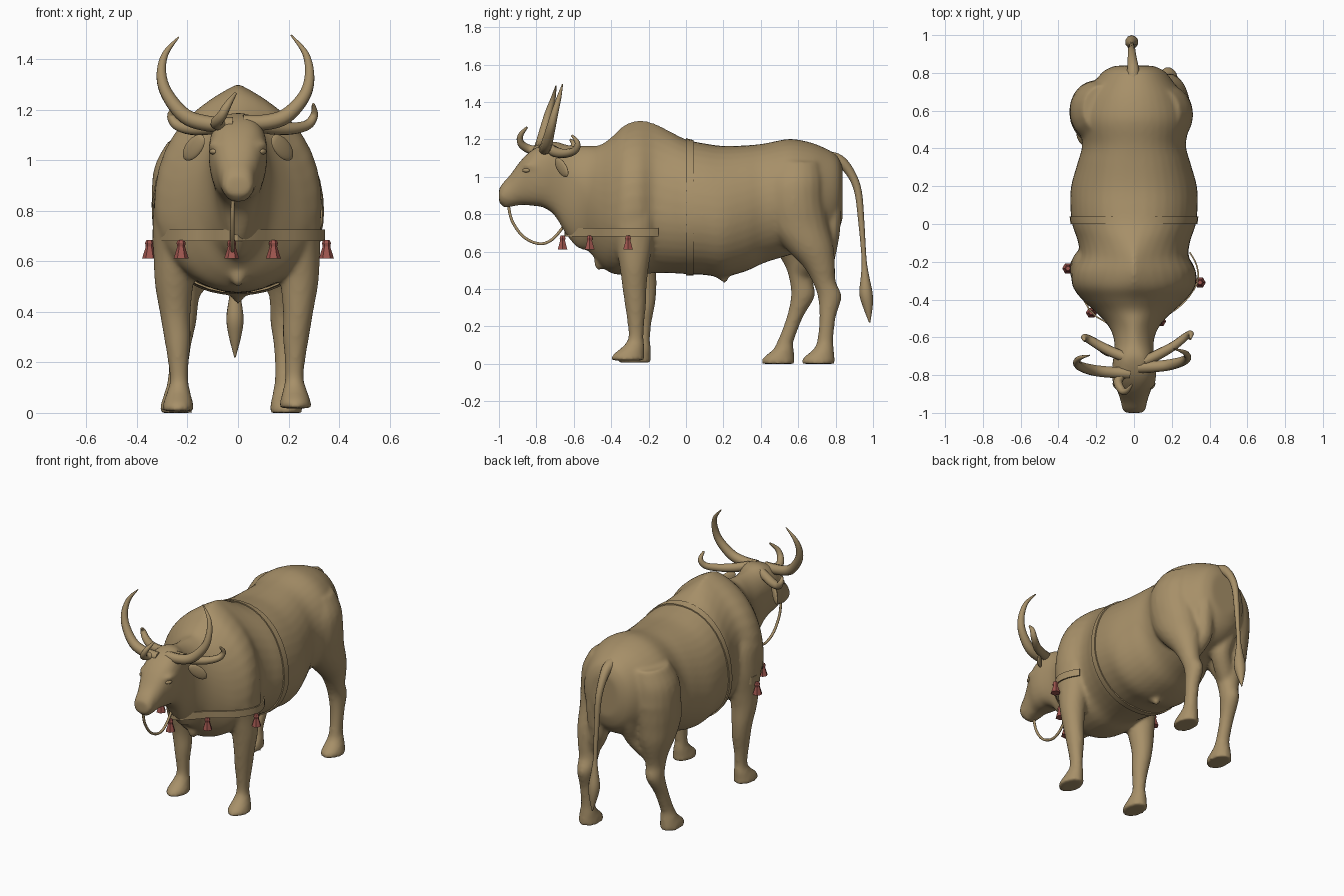
import bpy, bmesh, math
from mathutils import Vector, Matrix


def material(name, color):
    m = bpy.data.materials.new(name)
    m.diffuse_color = (*color, 1)
    return m


HIDE = material("tan_hide", (0.385, 0.278, 0.14))
RED = material("tassel_red", (0.34, 0.09, 0.075))


def smooth_rows(rows, n=5):
    """Catmull-Rom interpolation of rows of numbers."""
    out = []
    for i in range(len(rows) - 1):
        a, b, c, d = rows[max(i - 1, 0)], rows[i], rows[i + 1], rows[min(i + 2, len(rows) - 1)]
        for k in range(n):
            t = k / n
            out.append([0.5 * (2 * q + (r - p) * t + (2 * p - 5 * q + 4 * r - s) * t * t
                               + (3 * q - p - 3 * r + s) * t ** 3) for p, q, r, s in zip(a, b, c, d)])
    out.append(list(rows[-1]))
    return out


def loft(bm, rings):
    """Closed skin over equal-sized rings."""
    vs = [[bm.verts.new(p) for p in ring] for ring in rings]
    n = len(vs[0])
    faces = [bm.faces.new((a[i], a[(i + 1) % n], b[(i + 1) % n], b[i]))
             for a, b in zip(vs, vs[1:]) for i in range(n)]
    faces += [bm.faces.new(vs[0][::-1]), bm.faces.new(vs[-1])]
    bmesh.ops.recalc_face_normals(bm, faces=faces)


def finish(bm, name, mat, angle=50):
    me = bpy.data.meshes.new(name)
    bm.to_mesh(me)
    bm.free()
    me.materials.append(mat)
    ob = bpy.data.objects.new(name, me)
    bpy.context.collection.objects.link(ob)
    if angle:
        bpy.ops.object.select_all(action='DESELECT')
        ob.select_set(True)
        bpy.context.view_layer.objects.active = ob
        bpy.ops.object.shade_smooth_by_angle(angle=math.radians(angle))
    return ob


def section(y, bot, top, w, f, p, grow=0.0, n=40):
    """Cross-section of the trunk: widest at fraction f of its height, pinched at the hump."""
    zc, ring = bot + f * (top - bot), []
    hump = 0.7 * math.exp(-((y + .22) / .13) ** 2)
    for i in range(n):
        c, s = math.cos(math.tau * i / n), math.sin(math.tau * i / n)
        h = (top - zc if s > 0 else zc - bot) + grow
        q = p + (hump * s * s if s > 0 else 0)
        ring.append((math.copysign(abs(c) ** q, c) * (w + grow), y, zc + h * s))
    return ring


def tube(bm, rows, flat=1.0, n=10):
    """Tube along rows of x, y, z, radius."""
    rows = smooth_rows(rows)
    pts = [Vector(r[:3]) for r in rows]
    rings, side = [], None
    for i, p in enumerate(pts):
        d = (pts[min(i + 1, len(pts) - 1)] - pts[max(i - 1, 0)]).normalized()
        if side is None:
            side = d.cross(Vector((0, 1, 0)) if abs(d.y) < 0.8 else Vector((1, 0, 0)))
        side = (side - d * side.dot(d)).normalized()
        up = d.cross(side)
        r = max(rows[i][3], 0.002)
        rings.append([p + r * (side * math.cos(math.tau * k / n) + up * flat * math.sin(math.tau * k / n))
                      for k in range(n)])
    loft(bm, rings)


# Trunk sections: y, bottom, top, half width, widest fraction, shape power
HEAD = [(-1.0, .86, .935, .046, .45, .65), (-.98, .85, .965, .062, .45, .7),
        (-.94, .84, 1.01, .07, .5, .72), (-.88, .85, 1.09, .09, .6, .7),
        (-.82, .845, 1.145, .112, .6, .66), (-.76, .835, 1.175, .116, .58, .66),
        (-.70, .79, 1.188, .108, .6, .75), (-.64, .69, 1.172, .103, .66, 1.05)]
BODY = [(-.58, .62, 1.165, .115, .62, 1.2), (-.52, .60, 1.165, .15, .5, 1.15),
        (-.46, .53, 1.17, .21, .45, 1.05), (-.40, .485, 1.21, .275, .42, 1.02),
        (-.33, .475, 1.275, .325, .42, 1.05), (-.25, .475, 1.302, .328, .42, 1.05),
        (-.17, .485, 1.285, .29, .42, 1.03), (-.09, .485, 1.245, .298, .42, .97),
        (0, .48, 1.20, .328, .44, .92), (.1, .475, 1.178, .337, .45, .9),
        (.2, .465, 1.165, .333, .45, .9), (.32, .495, 1.168, .30, .48, .9),
        (.42, .54, 1.178, .275, .5, .95), (.55, .58, 1.202, .295, .5, 1),
        (.66, .61, 1.185, .265, .5, 1), (.75, .64, 1.15, .21, .5, .97),
        (.81, .70, 1.11, .16, .5, .95), (.838, .78, 1.05, .10, .5, .9)]
TRUNK = smooth_rows(HEAD + BODY)

# Leg sections: z, x, y, x radius, y radius
FRONT_LEG = [(0, .228, -.31, .064, .09), (.03, .227, -.308, .06, .084), (.075, .225, -.28, .047, .058),
             (.12, .223, -.268, .037, .041), (.2, .226, -.268, .042, .045), (.29, .23, -.27, .053, .056),
             (.38, .238, -.275, .06, .064), (.5, .243, -.277, .076, .078), (.62, .24, -.277, .085, .1),
             (.75, .235, -.28, .093, .125), (.9, .22, -.28, .09, .12), (1.0, .18, -.28, .07, .1)]
HIND_LEG = [(0, .19, .708, .066, .088), (.03, .19, .71, .062, .085), (.08, .187, .737, .05, .054),
            (.13, .185, .745, .04, .043), (.25, .185, .757, .042, .044), (.36, .18, .768, .052, .064),
            (.44, .183, .738, .058, .063), (.52, .188, .712, .075, .085), (.62, .187, .66, .108, .13),
            (.73, .185, .605, .13, .16), (.86, .188, .58, .14, .162), (.98, .18, .58, .135, .158),
            (1.08, .15, .59, .11, .13)]


def leg(bm, stations, side, shift):
    rings = []
    for z, x, y, rx, ry in smooth_rows(stations, 4):
        dx, dy, dz = shift(z)
        rings.append([(side * (x + dx + rx * math.cos(math.tau * i / 20)),
                       y + dy + ry * math.sin(math.tau * i / 20), z + dz) for i in range(20)])
    loft(bm, rings)


# Body: trunk, head and legs fused into one smooth skin
bm = bmesh.new()
loft(bm, [section(*s) for s in TRUNK])
leg(bm, FRONT_LEG, 1, lambda z: (0, 0, .018))
leg(bm, FRONT_LEG, -1, lambda z: (.01, .035 + .018 * math.exp(-((z - .38) / .12) ** 2), .006))
step = lambda z: max(0, min(1, (.86 - z) / .75))
high = lambda z: max(0, min(1, (z - .5) / .25))
leg(bm, HIND_LEG, 1, lambda z: (-.015 * high(z), 0, 0))
leg(bm, HIND_LEG, -1, lambda z: (.055 * step(z) + .014 * high(z), -.215 * step(z) + .02 * high(z), 0))
# hamstrings down the back of each thigh
for s, k in ((1, 0), (-1, 1)):
    tube(bm, [(s * .105, y - k * .215 * step(z), z, r) for y, z, r in
              ((.74, .98, .055), (.77, .86, .06), (.766, .73, .062), (.748, .62, .062))] +
         [(s * (.165 + k * .025), .728 - k * .215 * step(.5), .5, .055)])
# sheath and brisket
tube(bm, [(0, .17, .50, .04), (0, .2, .465, .028), (0, .215, .435, .014)])
tube(bm, [(0, -.42, .60, .05), (0, -.46, .54, .035), (0, -.455, .505, .018)])
# muzzle lip and brow ridges
tube(bm, [(-.035, -.955, .852, .014), (0, -.965, .85, .018), (.035, -.955, .852, .014)])
for s in (-1, 1):
    tube(bm, [(s * .078, -.875, 1.055, .01), (s * .1, -.84, 1.06, .016), (s * .108, -.80, 1.05, .012)])
body = finish(bm, "body", HIDE)
rm = body.modifiers.new("fuse", 'REMESH')
rm.mode, rm.voxel_size, rm.use_smooth_shade = 'VOXEL', 0.012, True
sm = body.modifiers.new("soften", 'SMOOTH')
sm.factor, sm.iterations = 0.5, 7

# Large crescent horns
for name, rows in {
    "large_horn_left": [(-.02, -.79, 1.14, .03), (-.12, -.785, 1.145, .031), (-.21, -.775, 1.175, .03),
                        (-.28, -.755, 1.26, .025), (-.303, -.735, 1.34, .02), (-.288, -.71, 1.42, .013),
                        (-.235, -.695, 1.487, .003)],
    "large_horn_right": [(.02, -.76, 1.15, .03), (.11, -.755, 1.15, .031), (.19, -.745, 1.175, .03),
                         (.26, -.725, 1.25, .025), (.283, -.705, 1.33, .02), (.268, -.68, 1.42, .013),
                         (.21, -.66, 1.495, .003)],
    # Small curled horns
    "small_horn_right": [(.05, -.73, 1.15, .028), (.13, -.69, 1.13, .028), (.21, -.645, 1.125, .024),
                         (.275, -.595, 1.14, .02), (.302, -.58, 1.18, .015), (.298, -.61, 1.222, .006)],
    "small_horn_left": [(-.03, -.71, 1.15, .028), (-.11, -.68, 1.13, .028), (-.18, -.645, 1.125, .026),
                        (-.24, -.61, 1.14, .022), (-.265, -.6, 1.175, .016), (-.26, -.62, 1.2, .006)],
    "forelock_horn": [(-.04, -.77, 1.14, .024), (-.085, -.83, 1.145, .024), (-.065, -.88, 1.175, .02),
                      (-.04, -.885, 1.22, .015), (-.01, -.85, 1.265, .006)],
    # Lead rope under the chin
    "lead_rope": [(-.02, -.95, .85, .008), (-.022, -.93, .765, .008), (-.022, -.87, .68, .008),
                  (-.022, -.785, .642, .008), (-.022, -.715, .665, .008), (-.022, -.65, .74, .008)],
}.items():
    bm = bmesh.new()
    tube(bm, rows)
    finish(bm, name, HIDE)

# Tail with tapered brush
bm = bmesh.new()
tube(bm, [(-.005, .75, 1.10, .04), (-.005, .82, 1.085, .032), (-.01, .88, 1.02, .024),
          (-.012, .92, .92, .02), (-.012, .938, .75, .016), (-.012, .952, .56, .013),
          (-.012, .957, .47, .022), (-.012, .962, .38, .035), (-.012, .972, .31, .027), (-.012, .982, .22, .003)])
finish(bm, "tail", HIDE)


# Ears and eyes
def blob(name, center, axis, normal, size):
    a = Vector(axis).normalized()
    nrm = Vector(normal)
    nrm = (nrm - a * nrm.dot(a)).normalized()
    m = Matrix((a, nrm, a.cross(nrm))).transposed().to_4x4()
    bm = bmesh.new()
    bmesh.ops.create_uvsphere(bm, u_segments=16, v_segments=10, radius=1,
                              matrix=Matrix.Translation(center) @ m @ Matrix.Diagonal((*size, 1)))
    finish(bm, name, HIDE)


for s, side in ((-1, "left"), (1, "right")):
    blob("ear_" + side, (s * .175, -.665, 1.05), (s * .07, .06, -.08), (s * .5, -.8, 0), (.068, .012, .036))
    blob("eye_" + side, (s * .098, -.855, 1.034), (s * .5, .9, 0), (s, -.5, 0), (.022, .012, .011))

# Girth strap hugging the barrel
bm = bmesh.new()
strap_rows = smooth_rows(HEAD + BODY, 10)
loft(bm, [section(*s, grow=.007) for s in strap_rows if -.001 <= s[0] <= .048])
finish(bm, "girth_strap", HIDE, 30)

# Chest strap: thin ribbon round the breast
path = smooth_rows([(-.295, -.16), (-.335, -.24), (-.235, -.455), (-.12, -.54), (-.03, -.645),
                    (.05, -.6), (.14, -.51), (.26, -.42), (.335, -.31), (.332, -.22), (.295, -.15)], 3)
rings = []
for i, p in enumerate(path):
    q, r = path[max(i - 1, 0)], path[min(i + 1, len(path) - 1)]
    d = Vector((r[0] - q[0], r[1] - q[1], 0)).normalized()
    out = Vector((d.y, -d.x, 0)) * .004
    c = Vector((p[0], p[1], 0))
    rings.append([c + k * out + Vector((0, 0, z)) for k, z in ((-1, .68), (1, .68), (1, .725), (-1, .725))])
bm = bmesh.new()
loft(bm, rings)
finish(bm, "chest_strap", HIDE, 30)

# Red faceted tassels hanging from the chest strap
for i, (x, y) in enumerate([(-.35, -.235), (-.225, -.47), (-.025, -.66), (.14, -.515), (.35, -.31)]):
    bm = bmesh.new()
    loft(bm, [[(x + r * math.cos(math.tau * k / 6), y + r * math.sin(math.tau * k / 6), z) for k in range(6)]
              for r, z in ((.012, .685), (.018, .672), (.015, .658), (.03, .61))])
    finish(bm, f"tassel_{i + 1}", RED, 0)
